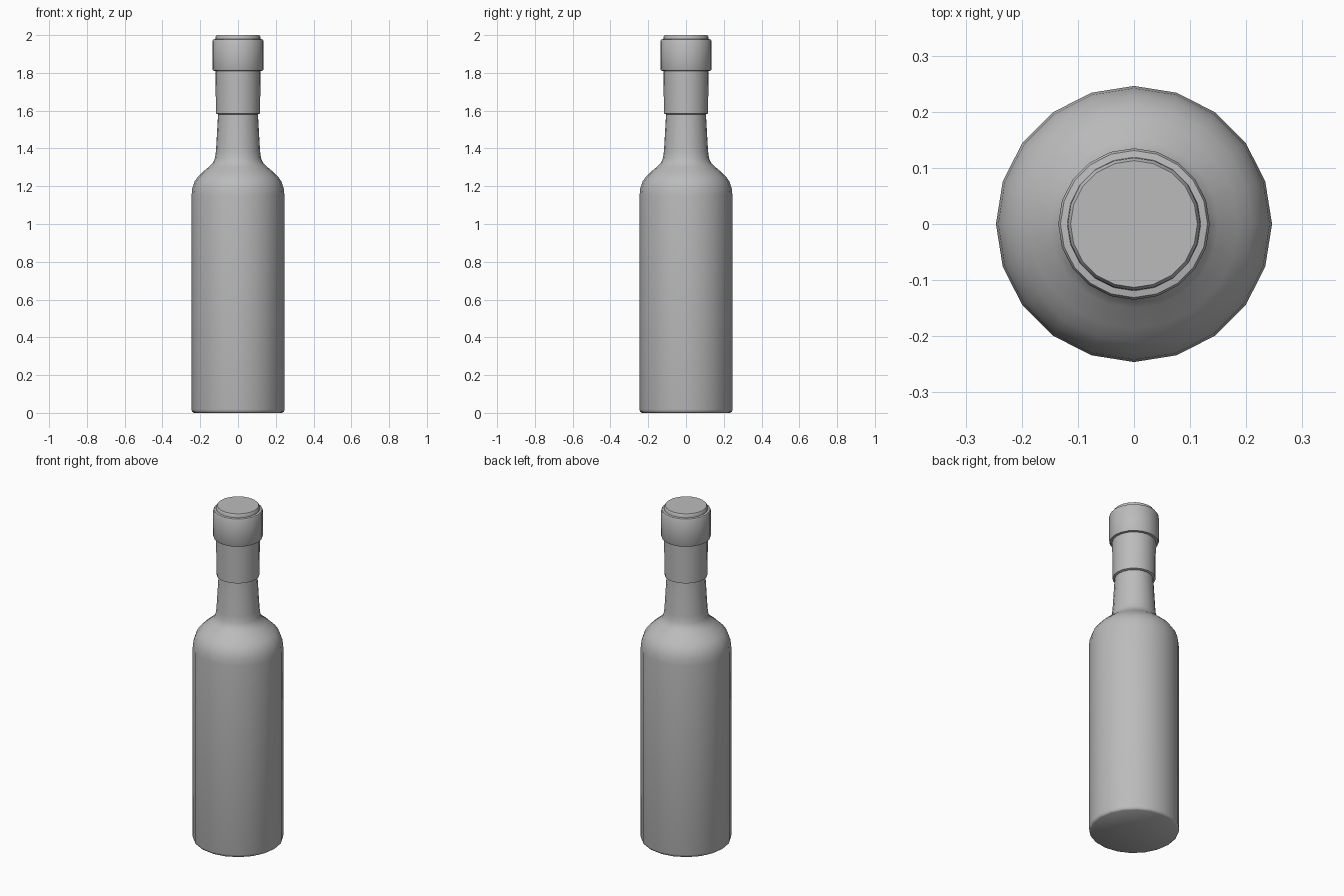
import bpy
import bmesh
import math

SIDES = 20

if "Cube" in bpy.data.objects:
    bpy.data.objects.remove(bpy.data.objects["Cube"], do_unlink=True)

grey = bpy.data.materials.new("plain grey")
grey.use_nodes = True
colour = (0.5, 0.5, 0.5, 1)
grey.diffuse_color = colour
grey.node_tree.nodes["Principled BSDF"].inputs["Base Color"].default_value = colour


def lathe(name, profile):
    """Turn (radius, height) points into a closed solid round z."""
    bm = bmesh.new()
    rings = []
    for r, z in profile:
        angles = [math.tau * i / SIDES for i in range(SIDES)]
        rings.append([bm.verts.new((r * math.cos(a), r * math.sin(a), z)) for a in angles])
    for low, high in zip(rings, rings[1:]):
        for i in range(SIDES):
            j = (i + 1) % SIDES
            bm.faces.new((low[i], low[j], high[j], high[i]))
    bm.faces.new(rings[0][::-1])
    bm.faces.new(rings[-1])
    mesh = bpy.data.meshes.new(name)
    bm.to_mesh(mesh)
    bm.free()
    mesh.materials.append(grey)
    obj = bpy.data.objects.new(name, mesh)
    bpy.context.collection.objects.link(obj)
    bpy.ops.object.select_all(action="DESELECT")
    obj.select_set(True)
    bpy.context.view_layer.objects.active = obj
    bpy.ops.object.shade_smooth_by_angle(angle=math.radians(40))
    return obj


# Bottle body with rounded foot, shoulder and tapering neck
lathe("bottle_body", [
    (0.235, 0), (0.243, 0.006), (0.246, 0.018), (0.246, 1.15),
    (0.242, 1.19), (0.230, 1.225), (0.211, 1.252), (0.186, 1.276),
    (0.150, 1.306), (0.132, 1.325), (0.122, 1.348), (0.117, 1.385),
    (0.105, 1.59),
])

# Sleeve wrapped round the upper neck
lathe("neck_sleeve", [(0.104, 1.58), (0.117, 1.585), (0.119, 1.815)])

# Cap with a small raised top
lathe("cap", [
    (0.117, 1.81), (0.132, 1.812), (0.135, 1.818), (0.135, 1.97),
    (0.131, 1.977), (0.119, 1.979), (0.118, 1.992), (0.113, 2.0),
])
